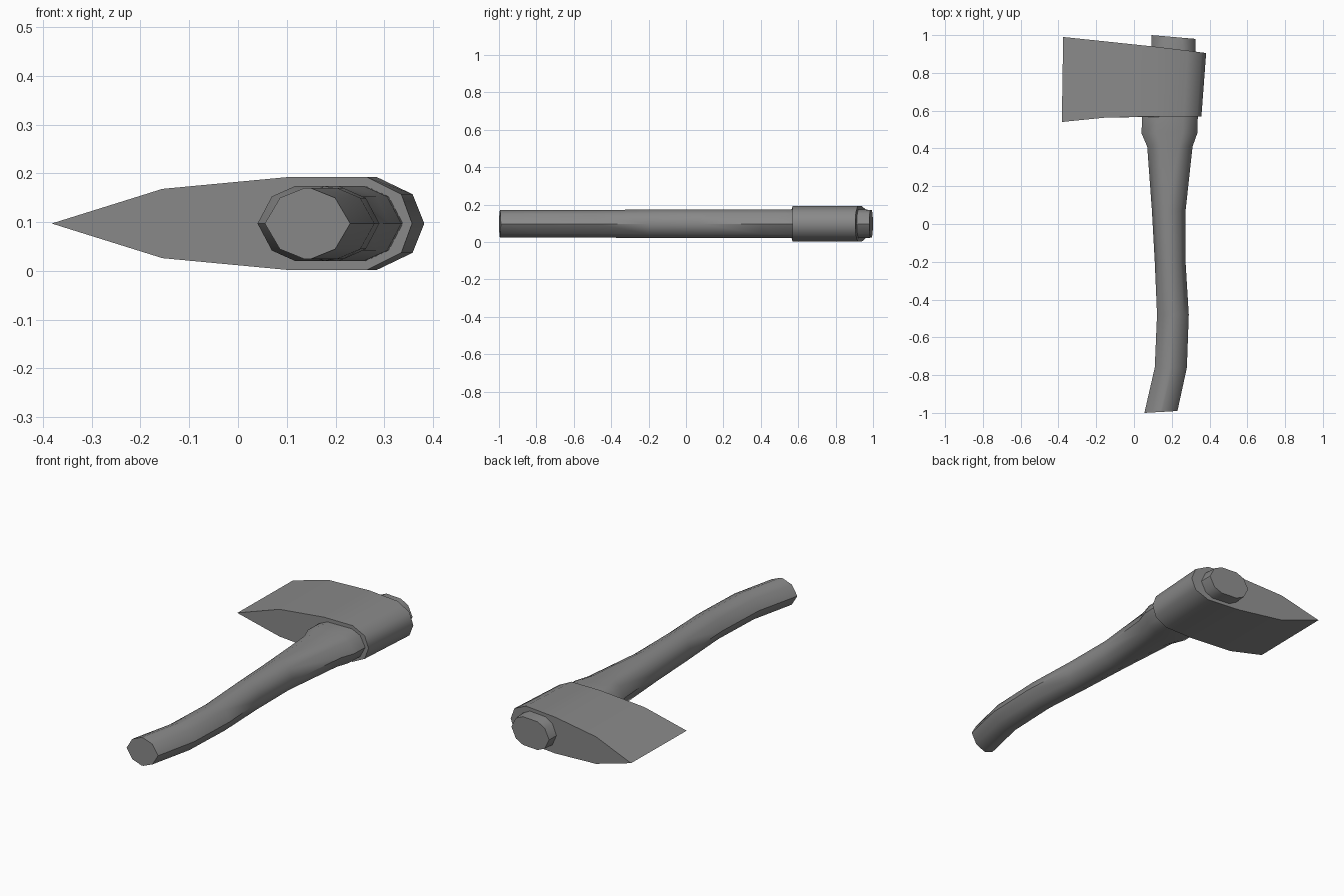
import bpy, bmesh, math

cube = bpy.data.objects.get("Cube")
if cube:
    bpy.data.objects.remove(cube)

MID = 0.097  # height of the symmetry plane

grey = bpy.data.materials.new("plain grey")
grey.use_nodes = True
grey.diffuse_color = (0.25, 0.25, 0.25, 1)
grey.node_tree.nodes["Principled BSDF"].inputs["Base Color"].default_value = (0.25, 0.25, 0.25, 1)


def loft(name, rings):
    """Skin a list of equal closed rings and cap both ends."""
    bm = bmesh.new()
    loops = [[bm.verts.new(p) for p in ring] for ring in rings]
    n = len(loops[0])
    for a, b in zip(loops, loops[1:]):
        for i in range(n):
            j = (i + 1) % n
            bm.faces.new((a[i], a[j], b[j], b[i]))
    bm.faces.new(loops[0])
    bm.faces.new(loops[-1])
    bmesh.ops.recalc_face_normals(bm, faces=bm.faces)
    mesh = bpy.data.meshes.new(name)
    bm.to_mesh(mesh)
    bm.free()
    mesh.materials.append(grey)
    obj = bpy.data.objects.new(name, mesh)
    bpy.context.collection.objects.link(obj)
    bpy.ops.object.select_all(action="DESELECT")
    obj.select_set(True)
    bpy.context.view_layer.objects.active = obj
    bpy.ops.object.shade_smooth_by_angle(angle=math.radians(50))
    return obj


def handle_ring(y_left, y_right, x0, x1, half, flat):
    """Ten-sided oval with a flat strip on top and bottom."""
    cx, r = (x0 + x1) / 2, (x1 - x0) / 2
    shoulder = flat + (r - flat) * 0.62
    upper = [(-r, 0), (-shoulder, 0.72), (-flat, 1), (flat, 1), (shoulder, 0.72), (r, 0)]
    outline = upper + [(x, -z) for x, z in upper[-2:0:-1]]
    return [(cx + x, y_left + (y_right - y_left) * (x + r) / (2 * r), MID + z * half)
            for x, z in outline]


# Curved handle: y at both sides, x range, half thickness, half flat width
handle = loft("handle", [handle_ring(*s) for s in (
    (-1.0, -0.99, 0.055, 0.23, 0.073, 0.006),
    (-0.76, -0.76, 0.11, 0.28, 0.073, 0.008),
    (-0.48, -0.48, 0.122, 0.29, 0.073, 0.01),
    (-0.2, -0.2, 0.11, 0.273, 0.077, 0.015),
    (0.07, 0.07, 0.095, 0.273, 0.077, 0.02),
    (0.41, 0.41, 0.07, 0.31, 0.077, 0.05),
    (0.48, 0.48, 0.04, 0.335, 0.077, 0.07),
    (0.57, 0.57, 0.043, 0.338, 0.077, 0.07),
    (0.94, 0.92, 0.093, 0.325, 0.077, 0.05),
    (1.0, 0.98, 0.093, 0.325, 0.074, 0.045),
)])

# Axe head: front x, front y, back x, back y, half thickness, edge to poll
upper = [
    (-0.382, 0.54, -0.375, 0.99, 0),
    (-0.155, 0.563, -0.155, 0.967, 0.071),
    (0.10, 0.57, 0.10, 0.94, 0.095),
    (0.265, 0.57, 0.285, 0.918, 0.095),
    (0.335, 0.57, 0.358, 0.908, 0.06),
    (0.357, 0.57, 0.382, 0.905, 0),
]
outline = upper + [(*p[:4], -p[4]) for p in upper[-2:0:-1]]
head = loft("axe_head", [
    [(p[0], p[1], MID + p[4]) for p in outline],
    [(p[2], p[3], MID + p[4]) for p in outline],
])
